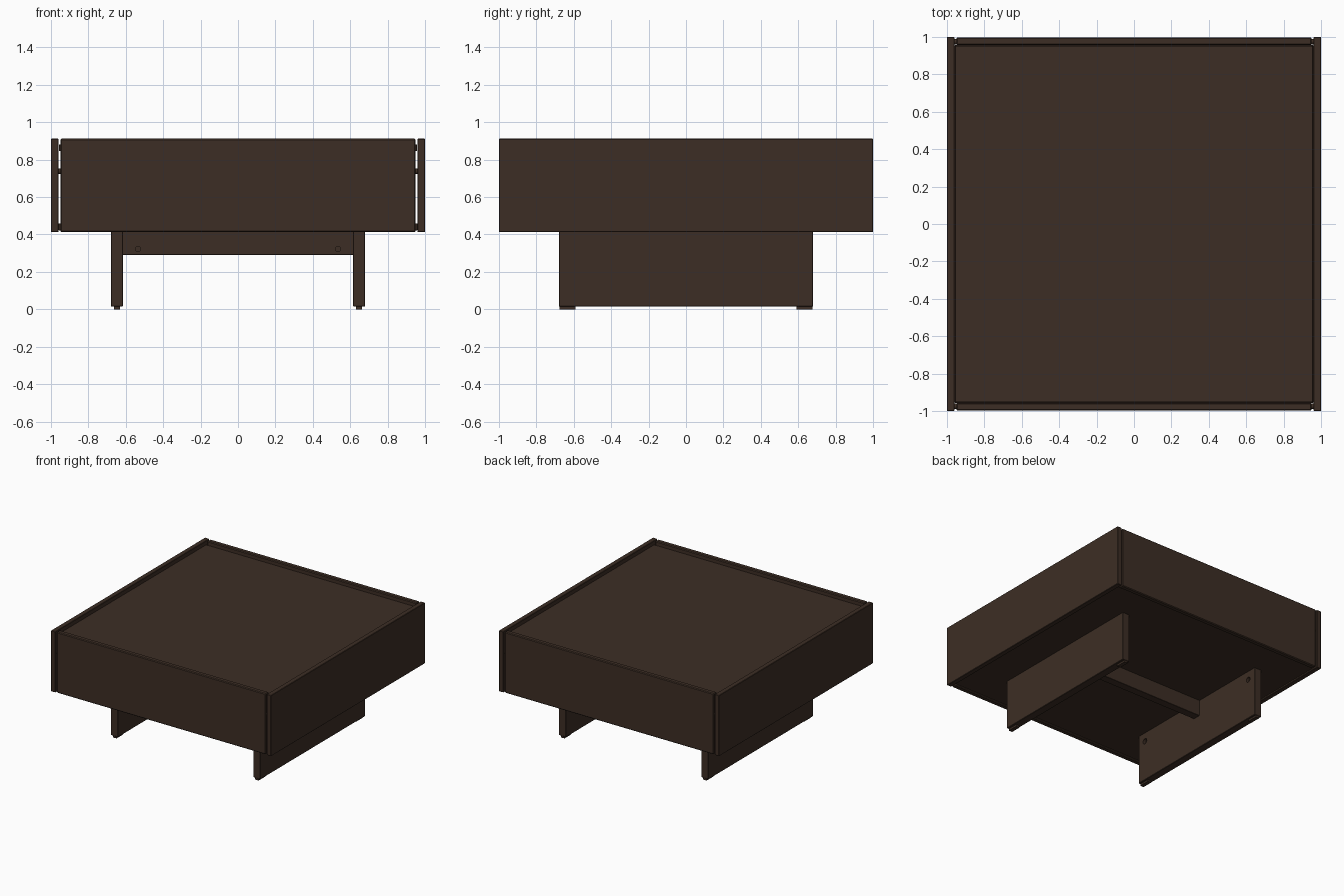
import bpy, math

if "Cube" in bpy.data.objects:
    bpy.data.objects.remove(bpy.data.objects["Cube"])


def material(name, rgb):
    m = bpy.data.materials.new(name)
    m.diffuse_color = (*rgb, 1.0)
    m.use_nodes = True
    m.node_tree.nodes["Principled BSDF"].inputs["Base Color"].default_value = m.diffuse_color
    return m


wood = material("dark_brown_wood", (0.046, 0.027, 0.018))


def finish(ob, name, bevel):
    ob.name = name
    ob.data.materials.append(wood)
    if bevel:
        mod = ob.modifiers.new("edge", 'BEVEL')
        mod.width = bevel
        mod.segments = 1
    return ob


def box(name, x, y, z, bevel=0.003):
    """Box from (min, max) ranges on each axis."""
    bpy.ops.mesh.primitive_cube_add(size=1, location=[sum(r) / 2 for r in (x, y, z)])
    ob = bpy.context.object
    ob.scale = [r[1] - r[0] for r in (x, y, z)]
    bpy.ops.object.transform_apply(location=False, rotation=False, scale=True)
    return finish(ob, name, bevel)


def rod(name, centre, radius, depth, axis):
    rot = (0, math.pi / 2, 0) if axis == 'x' else (math.pi / 2, 0, 0)
    bpy.ops.mesh.primitive_cylinder_add(vertices=16, radius=radius, depth=depth,
                                        location=centre, rotation=rot)
    return finish(bpy.context.object, name, 0)


def drill(target, centre, radius, depth, axis):
    """Cut a round fitting hole."""
    cutter = rod(target.name + "_hole_cutter", centre, radius, depth, axis)
    cutter.hide_render = True
    cutter.hide_viewport = True
    mod = target.modifiers.new("hole", 'BOOLEAN')
    mod.operation = 'DIFFERENCE'
    mod.solver = 'EXACT'
    mod.object = cutter


def span(s, a, b):
    """Range a..b mirrored by the sign s."""
    return (a, b) if s > 0 else (-b, -a)


# Table top and base panel, set inside the frame
box("top_panel", (-0.957, 0.957), (-0.953, 0.953), (0.845, 0.882), 0.002)
box("bottom_panel", (-0.959, 0.959), (-0.956, 0.956), (0.422, 0.46), 0.002)

for s, side, end in ((-1, "left", "front"), (1, "right", "back")):
    # Outer frame: full-length sides, slightly shorter ends
    box(side + "_panel", span(s, 0.96, 1.0), (-1, 1), (0.412, 0.912))
    box(end + "_panel", (-0.95, 0.95), span(s, 0.957, 0.998), (0.412, 0.912), 0.006)

    # Slab leg with two fitting holes on its inner face
    leg = box(side + "_leg", span(s, 0.615, 0.68), (-0.68, 0.68), (0.015, 0.424))
    for t in (-1, 1):
        drill(leg, (s * 0.615, t * 0.605, 0.35), 0.022, 0.05, 'x')
        # Low foot pad and corner dowel
        box("foot_pad", span(s, 0.63, 0.662), span(t, 0.59, 0.677), (0, 0.017), 0)
        rod("corner_dowel", (s * 0.955, t * 0.975, 0.738), 0.014, 0.03, 'x')

# Crossbar between the legs, with fitting holes at the front
bar = box("crossbar", (-0.617, 0.617), (-0.033, 0.033), (0.29, 0.424), 0.002)
for s in (-1, 1):
    drill(bar, (s * 0.535, -0.033, 0.322), 0.014, 0.04, 'y')
